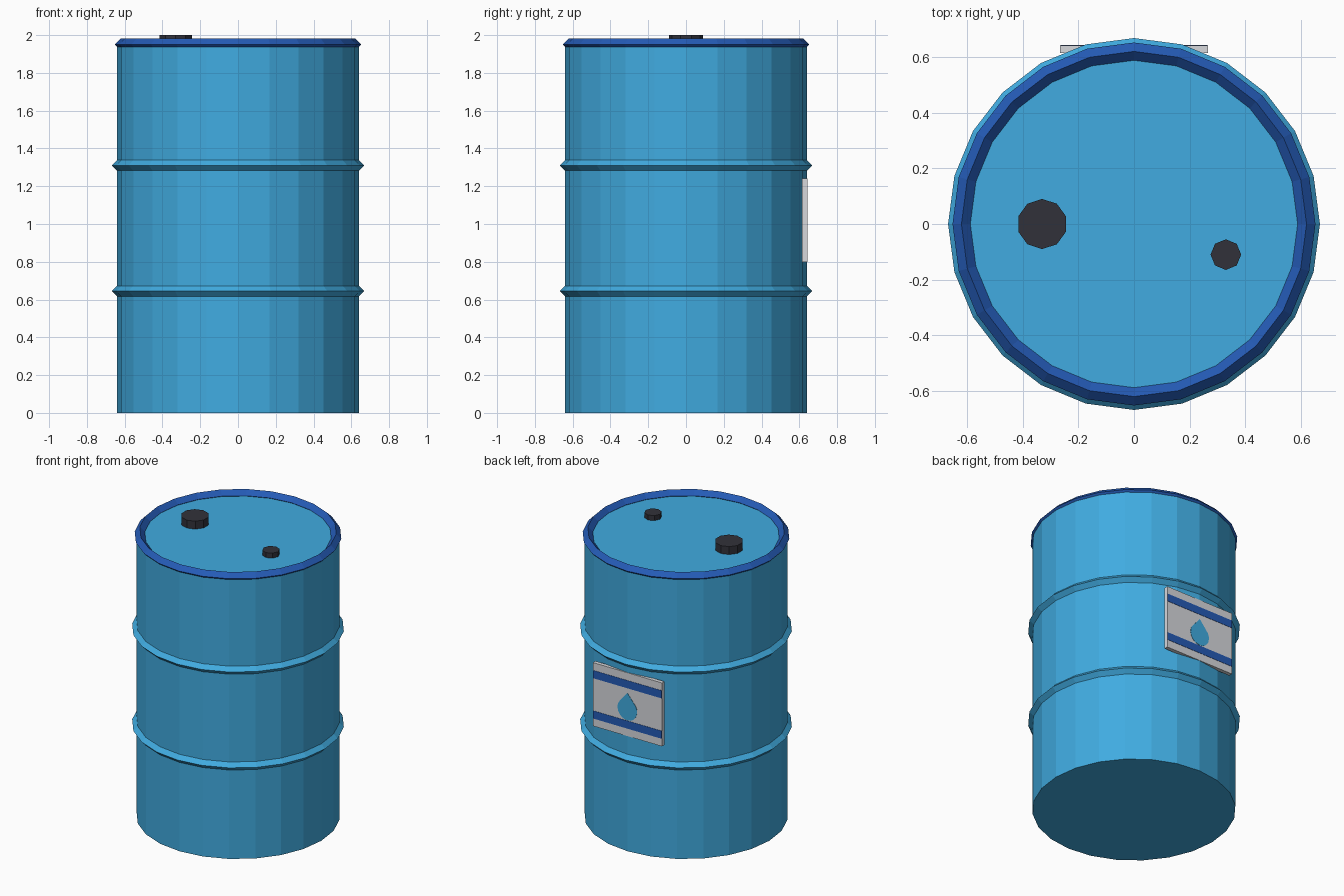
import bpy, bmesh, math

if "Cube" in bpy.data.objects:
    bpy.data.objects.remove(bpy.data.objects["Cube"], do_unlink=True)


def material(name, rgb):
    mat = bpy.data.materials.new(name)
    mat.use_nodes = True
    mat.diffuse_color = (*rgb, 1)
    mat.node_tree.nodes["Principled BSDF"].inputs["Base Color"].default_value = (*rgb, 1)
    return mat


SKY = material("sky blue", (0.052, 0.41, 0.75))
NAVY = material("deep blue", (0.018, 0.105, 0.47))
BLACK = material("charcoal", (0.031, 0.031, 0.042))
WHITE = material("pale grey", (0.68, 0.69, 0.72))


def finish(name, bm, mat):
    bmesh.ops.recalc_face_normals(bm, faces=bm.faces)
    mesh = bpy.data.meshes.new(name)
    bm.to_mesh(mesh)
    bm.free()
    mesh.materials.append(mat)
    obj = bpy.data.objects.new(name, mesh)
    bpy.context.collection.objects.link(obj)
    return obj


def prism(name, outline, depth, mat):
    """Extrude a closed outline of 3D points along a depth vector."""
    bm = bmesh.new()
    face = bm.faces.new([bm.verts.new(p) for p in outline])
    side = bmesh.ops.extrude_face_region(bm, geom=[face], use_keep_orig=True)
    moved = [g for g in side["geom"] if isinstance(g, bmesh.types.BMVert)]
    bmesh.ops.translate(bm, verts=moved, vec=depth)
    return finish(name, bm, mat)


def cylinder(name, x, y, radius, sides, z0, z1, mat):
    ring = [math.tau * i / sides + math.pi / 2 for i in range(sides)]
    outline = [(x + radius * math.cos(a), y + radius * math.sin(a), z0) for a in ring]
    return prism(name, outline, (0, 0, z1 - z0), mat)


def diamond_ring(name, radius, size, z, mat, sides=24):
    """Ring with a diamond cross-section."""
    section = [(radius + size, z), (radius, z + size), (radius - size, z), (radius, z - size)]
    bm = bmesh.new()
    rings = []
    for i in range(sides):
        a = math.tau * i / sides
        rings.append([bm.verts.new((r * math.cos(a), r * math.sin(a), h)) for r, h in section])
    for i in range(sides):
        here, there = rings[i], rings[(i + 1) % sides]
        for j in range(4):
            k = (j + 1) % 4
            bm.faces.new((here[j], there[j], there[k], here[k]))
    return finish(name, bm, mat)


def back_plate(name, z0, z1, y0, y1, half_width, mat):
    outline = [(-half_width, y0, z0), (half_width, y0, z0),
               (half_width, y0, z1), (-half_width, y0, z1)]
    return prism(name, outline, (0, y1 - y0, 0), mat)


# Drum shell with its rim and ribs
cylinder("drum_body", 0, 0, 0.64, 24, 0, 1.945, SKY)
diamond_ring("top_rim", 0.62, 0.032, 1.95, NAVY)
diamond_ring("upper_rib", 0.64, 0.028, 1.31, SKY)
diamond_ring("lower_rib", 0.64, 0.028, 0.645, SKY)

# Bungs on the lid
cylinder("large_bung", -0.33, 0, 0.09, 10, 1.935, 2.0, BLACK)
cylinder("small_bung", 0.33, -0.11, 0.055, 8, 1.935, 1.98, BLACK)

# Label on the back, with two stripes
back_plate("label", 0.80, 1.24, 0.615, 0.642, 0.265, WHITE)
for name, z in (("upper_stripe", 1.16), ("lower_stripe", 0.88)):
    back_plate(name, z - 0.027, z + 0.027, 0.64, 0.644, 0.264, NAVY)

# Water drop: a round belly drawn up to a point
drop = [(0, 0.64, 1.1)]
for i in range(15):
    a = math.radians(30 - 240 * i / 14)
    drop.append((0.075 * math.cos(a), 0.64, 0.985 + 0.075 * math.sin(a)))
prism("water_drop", drop, (0, 0.004, 0), SKY)
